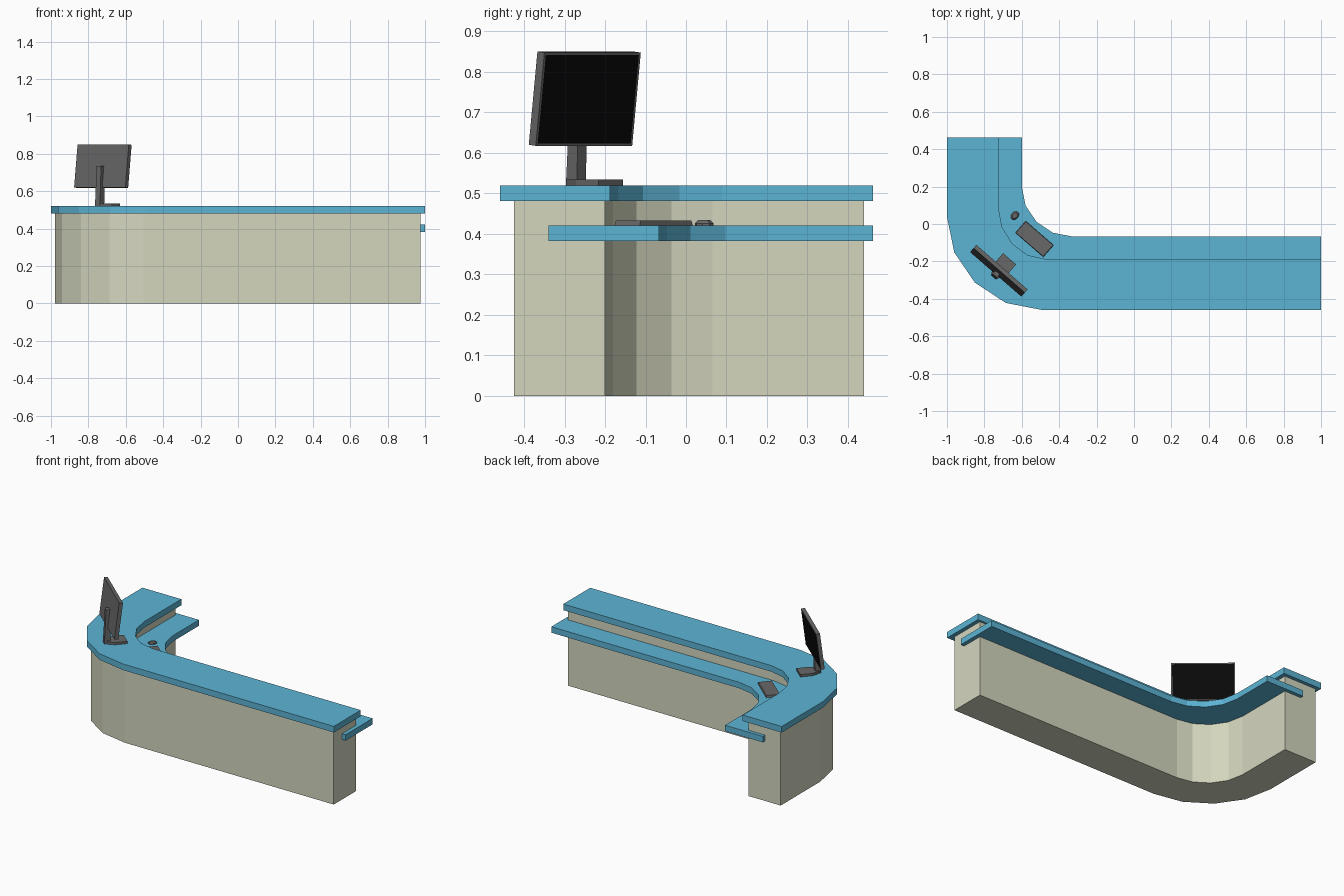
import bpy, bmesh
from math import sin, cos, pi, radians
from mathutils import Matrix, Vector

if "Cube" in bpy.data.objects:
    bpy.data.objects.remove(bpy.data.objects["Cube"])


def material(name, rgb):
    lin = [((c / 255 + 0.055) / 1.055) ** 2.4 for c in rgb]
    m = bpy.data.materials.new(name)
    m.use_nodes = True
    m.diffuse_color = (*lin, 1)
    bsdf = next(n for n in m.node_tree.nodes if n.type == 'BSDF_PRINCIPLED')
    bsdf.inputs["Base Color"].default_value = (*lin, 1)
    return m


BLUE = material("counter blue", (92, 180, 213))
CREAM = material("base cream", (212, 214, 190))
GREY = material("device grey", (104, 104, 104))
BLACK = material("screen black", (8, 8, 8))
TURN = radians(-41)          # devices face the inside of the corner


def finish(name, bm, *mats):
    bmesh.ops.recalc_face_normals(bm, faces=bm.faces)
    me = bpy.data.meshes.new(name)
    bm.to_mesh(me)
    bm.free()
    for m in mats:
        me.materials.append(m)
    ob = bpy.data.objects.new(name, me)
    bpy.context.collection.objects.link(ob)
    return ob


def bend(centre, radius, x_end, y_end):
    """Edge line: back arm, quarter bend in four steps, long front arm."""
    (cx, cy), (rx, ry) = centre, radius
    arc = [(cx - rx * cos(i * pi / 8), cy - ry * sin(i * pi / 8)) for i in range(5)]
    return [(cx - rx, y_end), *arc, (x_end, cy - ry)]


def loft(bm, sections):
    """Skin a list of equal closed loops and cap both ends."""
    rings = [[bm.verts.new(p) for p in s] for s in sections]
    for a, b in zip(rings, rings[1:]):
        for i in range(len(a)):
            j = (i + 1) % len(a)
            bm.faces.new((a[i], a[j], b[j], b[i]))
    bm.faces.new(rings[0][::-1])
    bm.faces.new(rings[-1])


def l_slab(name, outer, inner, z0, z1, mat):
    bm = bmesh.new()
    loft(bm, [[(*o, z0), (*i, z0), (*i, z1), (*o, z1)] for o, i in zip(outer, inner)])
    return finish(name, bm, mat)


def place(ob, location, tilt=0):
    ob.location = location
    ob.rotation_euler = (tilt, 0, TURN)


def rect(w, y0, y1, z):
    return [(-w / 2, y0, z), (w / 2, y0, z), (w / 2, y1, z), (-w / 2, y1, z)]


# Desk: base wall, top counter, lower work shelf
l_slab("desk_base",
       bend((-0.505, 0.04), (0.473, 0.465), 0.975, 0.44),
       bend((-0.485, 0.065), (0.265, 0.265), 0.975, 0.44), 0, 0.481, CREAM)
l_slab("top_counter",
       bend((-0.49, 0.04), (0.51, 0.5), 1, 0.462),
       bend((-0.47, 0.09), (0.255, 0.278), 1, 0.462), 0.481, 0.52, BLUE)
l_slab("work_shelf",
       bend((-0.33, 0.2), (0.537, 0.54), 1, 0.462),
       bend((-0.33, 0.2), (0.27, 0.267), 1, 0.462), 0.383, 0.421, BLUE)

# Monitor panel with an inset screen on its front face
bm = bmesh.new()
bmesh.ops.create_cube(bm, size=1, matrix=Matrix.Diagonal((0.363, 0.023, 0.232, 1)))
front = max(bm.faces, key=lambda f: f.calc_center_median().y)
bmesh.ops.inset_region(bm, faces=[front], thickness=0.009)
front.material_index = 1
place(finish("monitor_panel", bm, GREY, BLACK), (-0.7225, -0.25, 0.734), radians(-7))

# Monitor stand: tapered foot plate and post
bm = bmesh.new()
plan = [(-0.0175, -0.0175), (0.0175, -0.0175), (0.046, 0.04),
        (0.046, 0.114), (-0.046, 0.114), (-0.046, 0.04)]
loft(bm, [[(x, y, z) for x, y in plan] for z in (0, 0.015)])
place(finish("monitor_foot", bm, GREY), (-0.74, -0.272, 0.52))
bm = bmesh.new()
loft(bm, [rect(0.035, -0.0175, 0.0175, 0), rect(0.031, -0.006, 0.024, 0.215)])
place(finish("monitor_post", bm, GREY), (-0.74, -0.272, 0.52))

# Keyboard
bm = bmesh.new()
loft(bm, [rect(0.198, -0.042, 0.042, 0), rect(0.192, -0.04, 0.04, 0.012)])
place(finish("keyboard", bm, GREY), (-0.532, -0.08, 0.421))

# Mouse: low rounded puck
bm = bmesh.new()
loft(bm, [[(0.02 * s * cos((i + 0.5) * pi / 4), 0.026 * s * sin((i + 0.5) * pi / 4), z)
           for i in range(8)] for s, z in ((1, 0), (1, 0.005), (0.65, 0.013))])
place(finish("mouse", bm, GREY), (-0.637, 0.045, 0.421))
